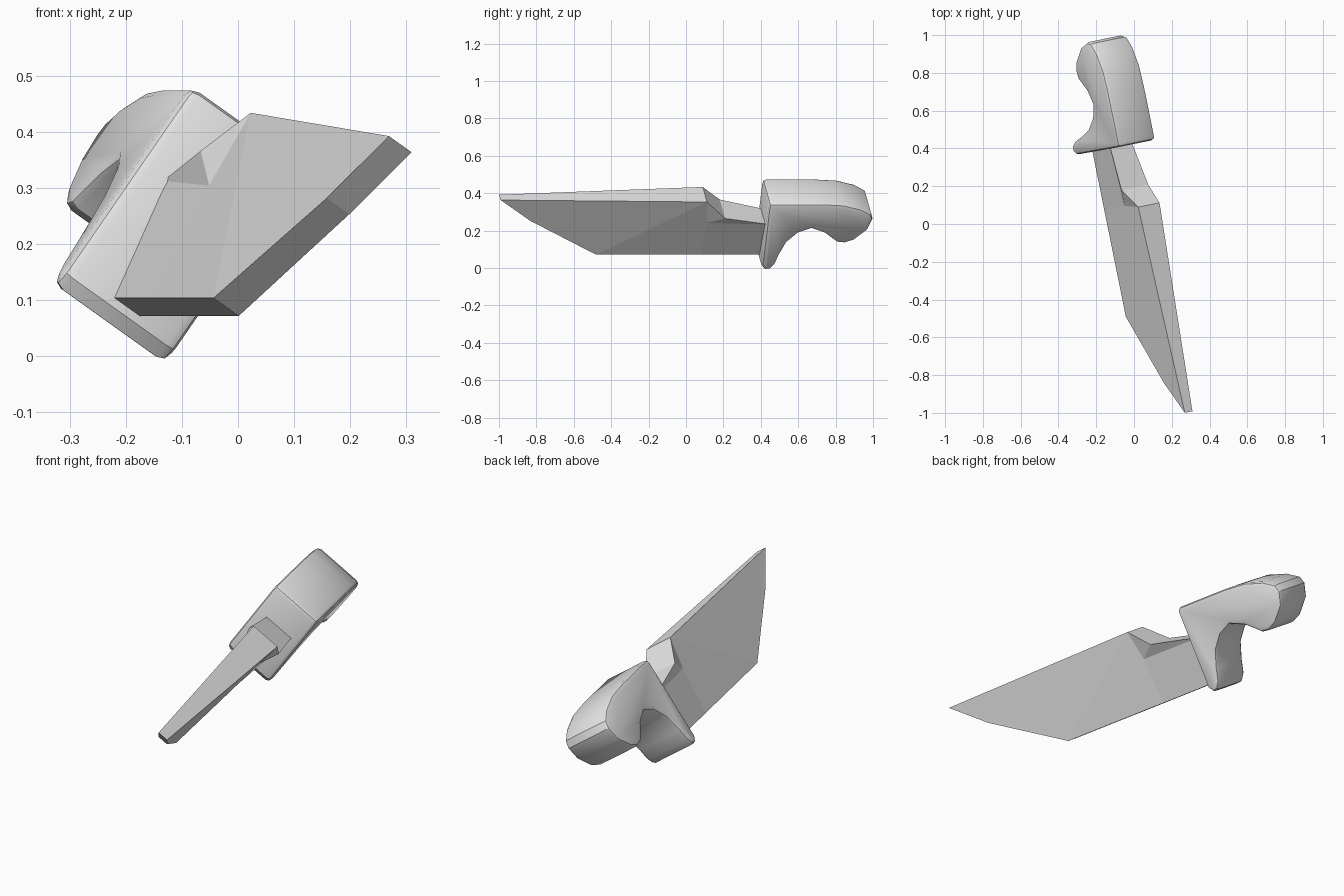
import bpy, bmesh, math
from mathutils import Matrix, Vector

cube = bpy.data.objects.get("Cube")
if cube:
    bpy.data.objects.remove(cube, do_unlink=True)

# One plain grey
grey = bpy.data.materials.new("plain grey")
grey.use_nodes = True
grey.diffuse_color = (0.8, 0.8, 0.8, 1)
grey.node_tree.nodes["Principled BSDF"].inputs["Base Color"].default_value = (0.8, 0.8, 0.8, 1)

# Knife frame: length is horizontal, the blade leans over sideways
lean = math.radians(35)
length = Vector((0.198, -0.98, 0)).normalized()
side = Vector((-length.y, length.x, 0))
up = Vector((0, 0, 1))
thick = side * math.cos(lean) - up * math.sin(lean)
width = side * math.sin(lean) + up * math.cos(lean)
frame = Matrix((length, thick, width)).transposed().to_4x4()


def finish(bm, name):
    bmesh.ops.recalc_face_normals(bm, faces=bm.faces[:])
    bm.transform(frame)
    mesh = bpy.data.meshes.new(name)
    bm.to_mesh(mesh)
    bm.free()
    mesh.materials.append(grey)
    obj = bpy.data.objects.new(name, mesh)
    bpy.context.collection.objects.link(obj)
    return obj


# Blade: outline points (along, across, half thickness), then an inner crease point
MID = -0.146
points = [(1.033, .359, .025), (.856, .224, .025), (.472, .005, .028), (-.1, .005, .028),
          (-.45, .005, .028), (-.45, .23, .07), (-.19, .283, .088), (-.083, .378, .07),
          (-.105, .231, .054)]
panels = [(0, 1, 2), (0, 2, 7), (2, 3, 8, 7), (3, 4, 5, 8), (8, 5, 6), (8, 6, 7)]
bm = bmesh.new()
sides = [[bm.verts.new((a, MID + s * h, w)) for a, w, h in points] for s in (-1, 1)]
for verts in sides:
    for panel in panels:
        bm.faces.new([verts[i] for i in panel])
rim = len(points) - 1
for i in range(rim):
    j = (i + 1) % rim
    bm.faces.new((sides[0][i], sides[0][j], sides[1][j], sides[1][i]))
finish(bm, "blade")

# Handle: profile with finger guard, grip hollow and pommel, extruded sideways
profile = [(-.415, .395), (-.42, -.01), (-.44, -.035), (-.468, -.032), (-.492, 0), (-.509, .061),
           (-.54, .143), (-.594, .203), (-.662, .232), (-.737, .203), (-.812, .143),
           (-.856, .138), (-.905, .158), (-.972, .225), (-.992, .29), (-.98, .325),
           (-.921, .36), (-.82, .388), (-.7, .395)]
bm = bmesh.new()
cap = bm.faces.new([bm.verts.new((a, -.275, w)) for a, w in profile])
out = bmesh.ops.extrude_face_region(bm, geom=[cap], use_keep_orig=True)
bmesh.ops.translate(bm, vec=(0, .247, 0),
                    verts=[g for g in out["geom"] if isinstance(g, bmesh.types.BMVert)])
bmesh.ops.recalc_face_normals(bm, faces=bm.faces[:])
sharp = [e for e in bm.edges if e.calc_face_angle(0) > math.radians(60)]
bmesh.ops.bevel(bm, geom=sharp, offset=.02, segments=2, profile=.5,
                affect='EDGES', clamp_overlap=True)
handle = finish(bm, "handle")

bpy.ops.object.select_all(action='DESELECT')
handle.select_set(True)
bpy.context.view_layer.objects.active = handle
bpy.ops.object.shade_smooth_by_angle(angle=math.radians(28))
